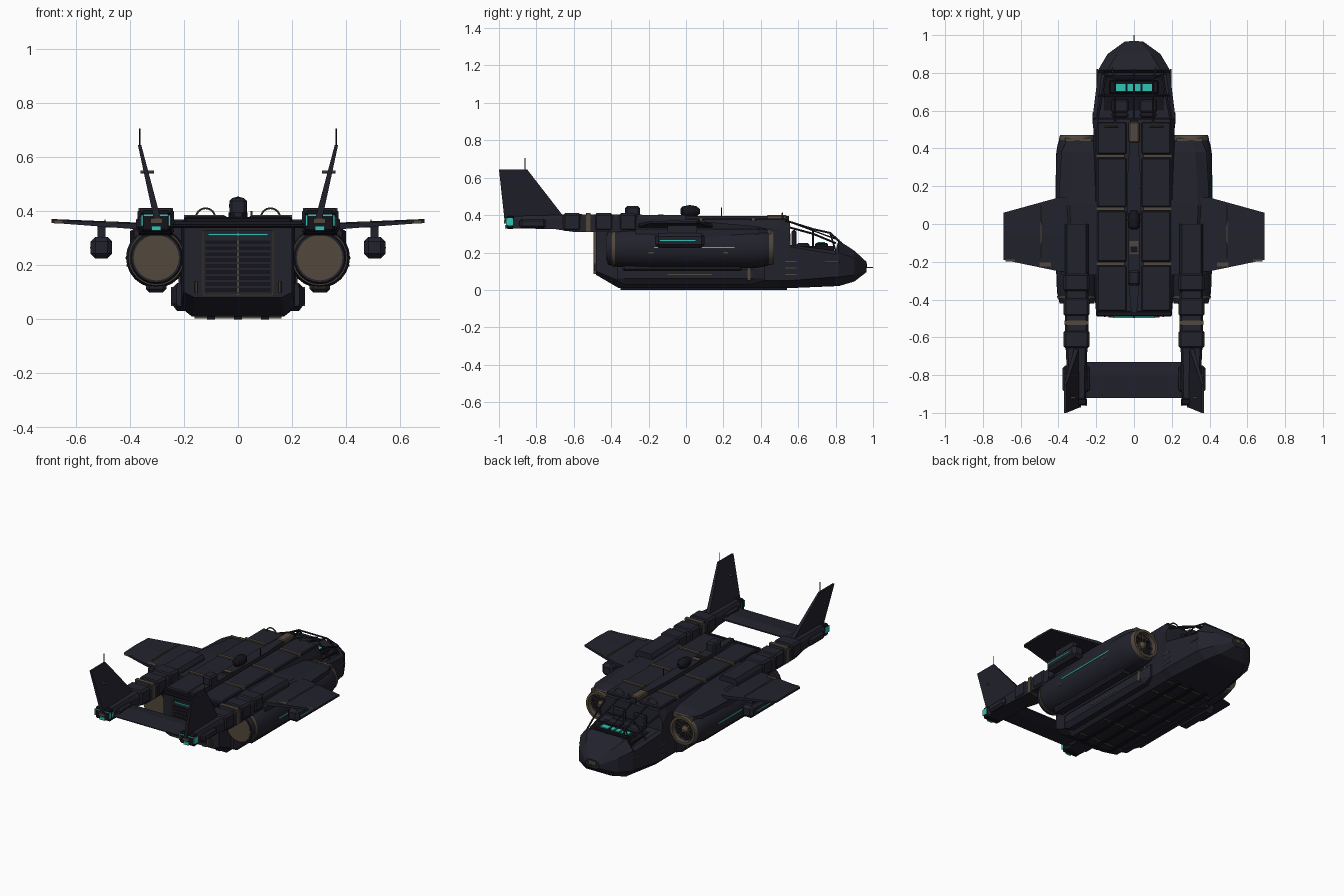
import bpy, bmesh, math
from mathutils import Vector

old = bpy.data.objects.get("Cube")
if old:
    bpy.data.objects.remove(old, do_unlink=True)


def material(name, r, g, b):
    m = bpy.data.materials.new(name)
    m.diffuse_color = (r, g, b, 1)
    m.use_nodes = True
    m.node_tree.nodes["Principled BSDF"].inputs["Base Color"].default_value = (r, g, b, 1)
    return m


HULL = material("dark navy hull", .016, .016, .026)
DARK = material("near black", .007, .007, .011)
TAN = material("dull bronze", .085, .065, .045)
TEAL = material("teal glow", .03, .55, .46)
ORANGE = material("orange exhaust", .62, .31, .075)
WHITE = material("pale ring", .8, .78, .7)


def finish(name, bm, mat, smooth=False):
    bmesh.ops.recalc_face_normals(bm, faces=bm.faces)
    me = bpy.data.meshes.new(name)
    bm.to_mesh(me)
    bm.free()
    me.materials.append(mat)
    ob = bpy.data.objects.new(name, me)
    bpy.context.collection.objects.link(ob)
    if smooth:
        bpy.ops.object.select_all(action='DESELECT')
        ob.select_set(True)
        bpy.context.view_layer.objects.active = ob
        bpy.ops.object.shade_smooth_by_angle(angle=math.radians(35))
    return ob


def loft(name, rings, mat, caps=True, smooth=False):
    """Skin a list of equal-length closed rings."""
    bm = bmesh.new()
    vs = [[bm.verts.new(p) for p in ring] for ring in rings]
    n = len(vs[0])
    for a, b in zip(vs, vs[1:]):
        for i in range(n):
            j = (i + 1) % n
            bm.faces.new((a[i], a[j], b[j], b[i]))
    if caps:
        bm.faces.new(vs[0])
        bm.faces.new(vs[-1])
    return finish(name, bm, mat, smooth)


def box(name, x, y, z, mat, bevel=0):
    """Box from (min, max) ranges."""
    rings = [[(x[0], v, z[0]), (x[1], v, z[0]), (x[1], v, z[1]), (x[0], v, z[1])] for v in y]
    ob = loft(name, rings, mat)
    if bevel:
        m = ob.modifiers.new("bevel", 'BEVEL')
        m.width, m.segments = bevel, 1
    return ob


def sbox(name, s, x, y, z, mat, bevel=0):
    """Box on side s of the centre plane."""
    return box(name, sorted((s * x[0], s * x[1])), y, z, mat, bevel)


def lathe(name, cx, cz, prof, mat, n=24, caps=True):
    """Revolve (y, radius) points about a lengthwise axis."""
    rings = [[(cx + r * math.cos(a * math.tau / n), y, cz + r * math.sin(a * math.tau / n))
              for a in range(n)] for y, r in prof]
    return loft(name, rings, mat, caps, True)


def rod(name, p, q, r, mat):
    p, q = Vector(p), Vector(q)
    rot = (q - p).to_track_quat('Z', 'Y')
    ring = [rot @ Vector((r * math.cos(k * math.tau / 6), r * math.sin(k * math.tau / 6), 0)) for k in range(6)]
    return loft(name, [[p + v for v in ring], [q + v for v in ring]], mat)


def path(name, pts, r, mat):
    for p, q in zip(pts, pts[1:]):
        rod(name, p, q, r, mat)


# Hull: y, half widths (bottom, middle, top), heights (bottom, low, high, top)
stations = [(-.48, .16, .20, .20, .08, .10, .34, .37), (-.36, .17, .21, .20, .01, .05, .34, .37),
            (.50, .17, .215, .20, .01, .05, .33, .37), (.555, .17, .22, .19, .01, .05, .29, .36),
            (.56, .17, .22, .20, .01, .05, .23, .24), (.80, .14, .19, .17, .02, .07, .19, .21),
            (.815, .14, .19, .14, .02, .07, .20, .265), (.90, .09, .14, .09, .045, .08, .17, .21),
            (.965, .03, .05, .03, .095, .11, .13, .15)]
loft("fuselage", [[(-wb, y, a), (wb, y, a), (wm, y, b), (wm, y, c), (wt, y, d), (-wt, y, d), (-wm, y, c), (-wm, y, b)]
                  for y, wb, wm, wt, a, b, c, d in stations], HULL)
rod("nose_probe", (0, .96, .12), (0, 1, .12), .003, TAN)
box("nose_sensor", (-.03, .03), (.94, .968), (.115, .145), TAN, .004)

# Cockpit: console, screens, seats and open canopy frame
box("cockpit_floor", (-.16, .16), (.57, .79), (.21, .235), DARK)
box("console", (-.13, .13), (.69, .76), (.22, .25), DARK, .006)
for x0, x1 in ((-.1, -.045), (-.035, -.005), (.005, .035), (.045, .1)):
    box("console_screen", (x0, x1), (.703, .742), (.248, .256), TEAL)
for s in (1, -1):
    sbox("seat_base", s, (.03, .12), (.59, .66), (.22, .25), HULL, .008)
    sbox("seat_back", s, (.03, .12), (.565, .59), (.23, .32), HULL, .008)
    path("canopy_rail", [(s * .1, .52, .375), (s * .1, .68, .325), (s * .1, .77, .305), (s * .12, .83, .25)], .006, HULL)
    path("canopy_side", [(s * .195, .55, .335), (s * .17, .68, .30), (s * .15, .8, .25)], .006, HULL)
    rod("canopy_post", (s * .1, .68, .325), (s * .19, .68, .22), .005, HULL)
    rod("canopy_corner", (s * .1, .77, .305), (s * .17, .8, .21), .005, HULL)
    arc = [(s * .12 + .036 * math.cos(t * math.pi / 8), .515, .375 + .036 * math.sin(t * math.pi / 8)) for t in range(9)]
    path("roof_hoop", arc, .004, TAN)
    rod("cheek_probe", (s * .195, .74, .15), (s * .195, .82, .15), .004, TAN)
    for i in range(3):
        sbox("cheek_slot", s, (.2, .221), (.53, .59), (.08 + i * .035, .085 + i * .035), TAN)
for y, z in ((.68, .325), (.77, .305)):
    rod("canopy_crossbar", (-.1, y, z), (.1, y, z), .005, HULL)
rod("canopy_spine", (0, .55, .365), (0, .82, .265), .004, HULL)

# Roof: raised panels, bronze hinges and central spine
for y0, y1 in ((-.46, -.22), (-.2, .07), (.09, .35), (.37, .54)):
    for s in (1, -1):
        sbox("roof_panel", s, (.04, .195), (y0, y1), (.36, .382), HULL, .006)
for y in (-.21, .08, .36):
    for s in (1, -1):
        sbox("roof_hinge", s, (.05, .2), (y - .009, y + .009), (.365, .386), TAN)
loft("roof_spine", [[(-w, y, .36), (w, y, .36), (w, y, .395), (-w, y, .395)]
                    for y, w in ((-.47, .015), (-.3, .03), (.25, .035), (.4, .025), (.55, .02))], HULL)
box("spine_cap", (-.028, .028), (.43, .54), (.37, .4), TAN, .006)
box("spine_hatch", (-.025, .025), (-.16, -.09), (.38, .4), TAN)
box("spine_hatch_slot", (-.018, .018), (-.15, -.12), (.39, .403), DARK)
lathe("sensor_turret", 0, .42, [(-.03, .012), (-.02, .026), (.02, .034), (.055, .028), (.075, .012)], DARK, 12)
box("rear_sensor", (-.032, .032), (-.326, -.246), (.38, .448), HULL, .01)
rod("roof_aerial", (.03, .19, .38), (.03, .19, .44), .003, DARK)
rod("roof_aerial_front", (.05, .52, .37), (.05, .52, .4), .004, TAN)

# Rear loading ramp
box("ramp", (-.13, .13), (-.488, -.47), (.09, .33), HULL)
for i in range(9):
    box("ramp_rib", (-.12, .12), (-.491, -.485), (.102 + i * .022, .116 + i * .022), DARK)
for x in (-.13, 0, .13):
    box("ramp_strip", (x - .004, x + .004), (-.494, -.48), (.09, .33), TAN)
box("ramp_sill", (-.13, .13), (-.494, -.48), (.086, .094), TAN)
box("ramp_light", (-.11, .11), (-.497, -.48), (.31, .317), TEAL)
box("ramp_hood", (-.2, .2), (-.49, -.46), (.345, .378), DARK, .005)
for x in (-.155, .155):
    rod("ramp_latch", (x, -.488, .1), (x, -.488, .14), .006, TAN)

# Belly panels
for y in (-.3, -.08, .14, .36, .5):
    box("belly_strip", (-.16, .16), (y - .006, y + .006), (.004, .012), TAN)
for x in (-.1, 0, .1):
    box("belly_keel", (x - .015, x + .015), (-.35, .54), (0, .012), DARK)

# Parts repeated on both sides
for s in (1, -1):
    cx, cz = s * .302, .228
    # Lower sponson
    loft("sponson", [[(s * .19, y, .03 + c), (s * .225, y, .03 + c), (s * (.247 - c), y, .06), (s * (.247 - c), y, .11),
                      (s * .225, y, .135), (s * .19, y, .135)] for y, c in ((-.37, .02), (-.33, 0), (.36, 0), (.42, .02))], HULL)
    sbox("sponson_band", s, (.2, .2485), (.33, .345), (.05, .12), TAN)
    sbox("sponson_line", s, (.2, .2485), (-.1, .14), (.08, .085), TAN)
    sbox("fuselage_band", s, (.2, .219), (.35, .365), (.06, .33), TAN)
    # Engine nacelle, exhaust and intake
    lathe("nacelle", cx, cz, [(-.37, .07), (-.42, .084), (-.42, .092), (-.36, .106), (-.2, .112), (.36, .112),
                              (.42, .103), (.465, .088), (.465, .074), (.42, .07)], HULL)
    lathe("nacelle_rear_ring", cx, cz, [(-.395, .1), (-.395, .103), (-.38, .106), (-.38, .1)], TAN)
    lathe("exhaust_ring", cx, cz, [(-.424, .084), (-.424, .07), (-.4, .068), (-.4, .084)], TAN)
    lathe("exhaust_glow_ring", cx, cz, [(-.412, .062), (-.38, .062)], WHITE)
    lathe("exhaust_glow", cx, cz, [(-.418, .05), (-.38, .05)], ORANGE)
    lathe("intake_ring", cx, cz, [(.445, .096), (.47, .09), (.47, .074), (.445, .072)], TAN, caps=False)
    lathe("intake_hub", cx, cz, [(.41, .03), (.44, .026), (.465, .01)], TAN, 12)
    lathe("intake_back", cx, cz, [(.41, .075), (.425, .075)], DARK)
    for k in range(12):
        a = k * math.tau / 12
        u = Vector((math.cos(a), 0, math.sin(a)))
        c = Vector((cx, 0, cz))
        rod("intake_blade", c + u * .02 + Vector((0, .44, 0)), c + u * .075 + Vector((0, .44, 0)), .004, TAN)
        rod("exhaust_vane", c + u * .05 + Vector((0, -.413, 0)), c + u * .07 + Vector((0, -.413, 0)), .004, TAN)
    sbox("nacelle_light", s, (.405, .4165), (-.17, .26), (.2235, .2305), TEAL)
    sbox("nacelle_keel", s, (.265, .34), (-.34, .3), (.1, .14), HULL, .012)
    for y in (-.2, .2):
        sbox("nacelle_clip", s, (.4, .413), (y, y + .025), (.195, .203), TAN)
    # Shoulder fairing above the nacelle
    loft("shoulder", [[(s * .19, y, .27), (s * w, y, .27), (s * w, y, .325), (s * (w - .06), y, t), (s * .19, y, t)]
                      for y, w, t in ((-.27, .385, .37), (.1, .40, .365), (.38, .385, .34), (.44, .36, .32))], HULL)
    sbox("shoulder_band", s, (.225, .365), (.44, .455), (.3, .322), TAN)
    # Wing
    loft("wing", [[(s * x, y0, z), (s * x, y1, z), (s * x, y1, z + t), (s * x, (y0 + y1) / 2, z + t + .004), (s * x, y0, z + t)]
                  for x, y0, y1, z, t in ((.2, -.27, .15, .325, .025), (.4, -.25, .14, .335, .02), (.69, -.19, .06, .357, .01))], HULL)
    sbox("wing_seam", s, (.49, .494), (-.18, .1), (.352, .3695), TAN)
    sbox("wing_flap_tab", s, (.44, .5), (-.225, -.205), (.34, .362), TAN)
    sbox("wing_tip_tab", s, (.63, .68), (-.198, -.188), (.355, .368), TAN)
    # Underwing pod
    sbox("pod_pylon", s, (.49, .52), (-.1, .06), (.29, .355), HULL)
    sbox("pod", s, (.465, .545), (-.165, .1), (.225, .305), HULL, .018)
    sbox("pod_light", s, (.54, .5475), (-.14, .05), (.261, .267), TEAL)
    # Tail boom
    loft("tail_boom", [[(s * (.304 - w), y, z0), (s * (.304 + w), y, z0), (s * (.304 + w), y, z1 - .02), (s * (.304 + w * .8), y, z1),
                        (s * (.304 - w * .8), y, z1), (s * (.304 - w), y, z1 - .02)]
                       for y, w, z0, z1 in ((-.95, .05, .33, .395), (-.7, .055, .325, .4), (-.6, .062, .31, .405), (0, .062, .31, .4))], HULL)
    for y0, y1 in ((-.36, -.26), (-.49, -.39), (-.66, -.56)):
        sbox("boom_block", s, (.236, .372), (y0, y1), (.315, .41), HULL, .012)
    sbox("boom_band", s, (.24, .368), (-.535, -.51), (.31, .411), TAN)
    sbox("boom_side_fairing", s, (.235, .378), (-.89, -.75), (.33, .38), HULL, .012)
    sbox("boom_end", s, (.25, .358), (-.96, -.92), (.325, .4), DARK, .008)
    sbox("boom_end_light", s, (.284, .32), (-.968, -.95), (.328, .346), TEAL)
    sbox("boom_end_core", s, (.28, .324), (-.972, -.95), (.354, .372), TAN)
    sbox("boom_top_light", s, (.258, .35), (-.962, -.925), (.382, .387), TEAL)
    for x in (.25, .352):
        sbox("boom_side_light", s, (x, x + .007), (-.963, -.925), (.345, .385), TEAL)
    # Canted tail fin
    fin = [(-.97, .37), (-1, .645), (-.85, .645), (-.66, .40), (-.66, .37)]
    loft("tail_fin", [[(s * (.298 + (z - .37) * .24 + d * (.013 - (z - .37) * .025)), y, z) for y, z in fin] for d in (-1, 1)], HULL)
    rod("fin_aerial", (s * .363, -.86, .63), (s * .363, -.86, .705), .0025, DARK)
    rod("fin_marker", (s * .31, -.92, .545), (s * .36, -.92, .545), .006, TAN)

# Tailplane joining the booms
loft("tailplane", [[(x, -.92, .345), (x, -.8, .338), (x, -.73, .345), (x, -.73, .353), (x, -.8, .362), (x, -.92, .35)]
                   for x in (-.27, .27)], HULL)
